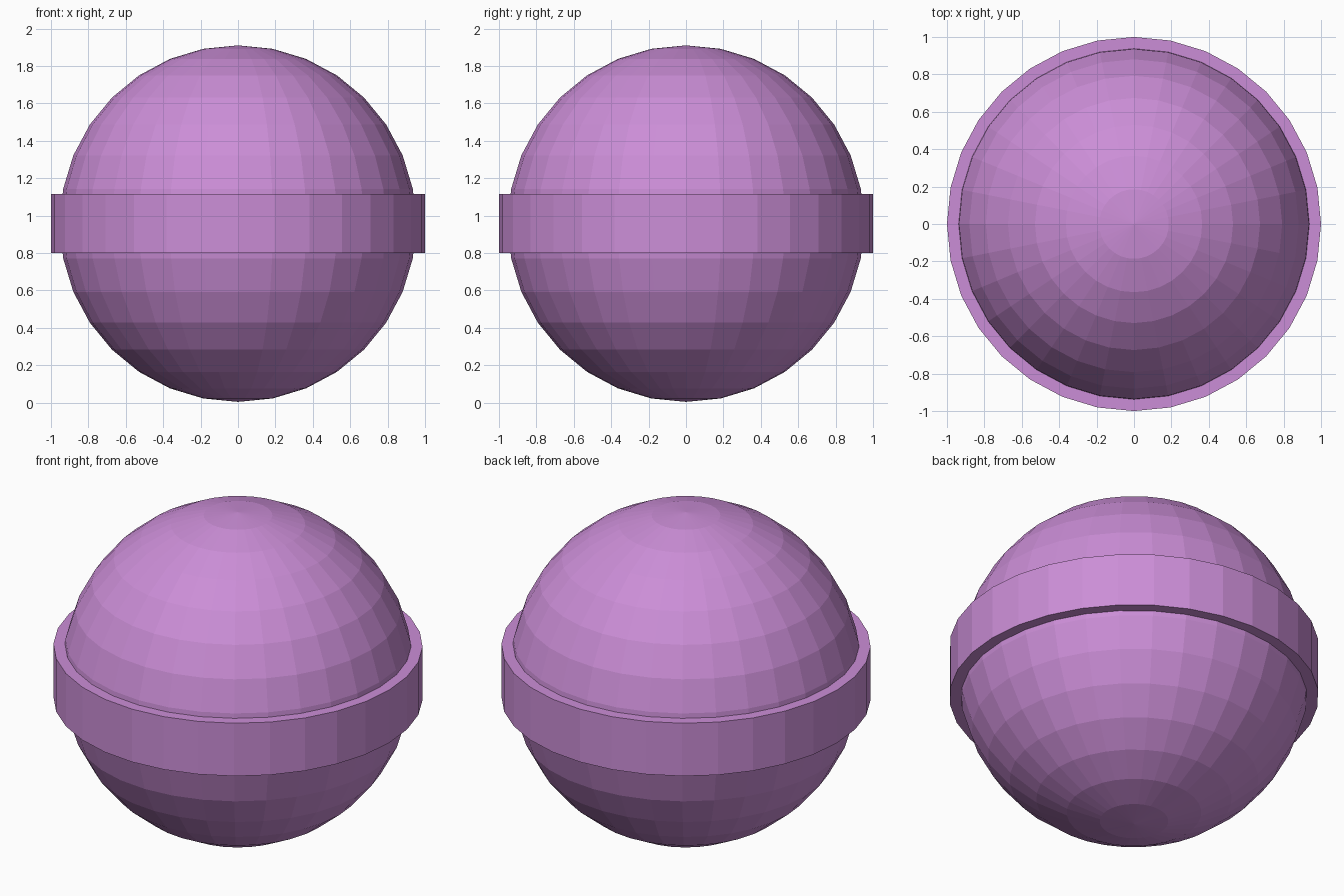
import bpy

if "Cube" in bpy.data.objects:
    bpy.data.objects.remove(bpy.data.objects["Cube"])

CENTRE_Z = 0.957

mat = bpy.data.materials.new("purple")
mat.diffuse_color = (0.60, 0.27, 0.68, 1)
mat.use_nodes = True
mat.node_tree.nodes["Principled BSDF"].inputs["Base Color"].default_value = mat.diffuse_color


def finish(name):
    obj = bpy.context.object
    obj.name = name
    obj.data.materials.append(mat)
    return obj


# Faceted ball
bpy.ops.mesh.primitive_uv_sphere_add(segments=32, ring_count=16, radius=0.953,
                                     location=(0, 0, CENTRE_Z))
finish("ball")

# Flat band around the middle
bpy.ops.mesh.primitive_cylinder_add(vertices=32, radius=1.0, depth=0.316,
                                    location=(0, 0, CENTRE_Z))
finish("equator_band")
